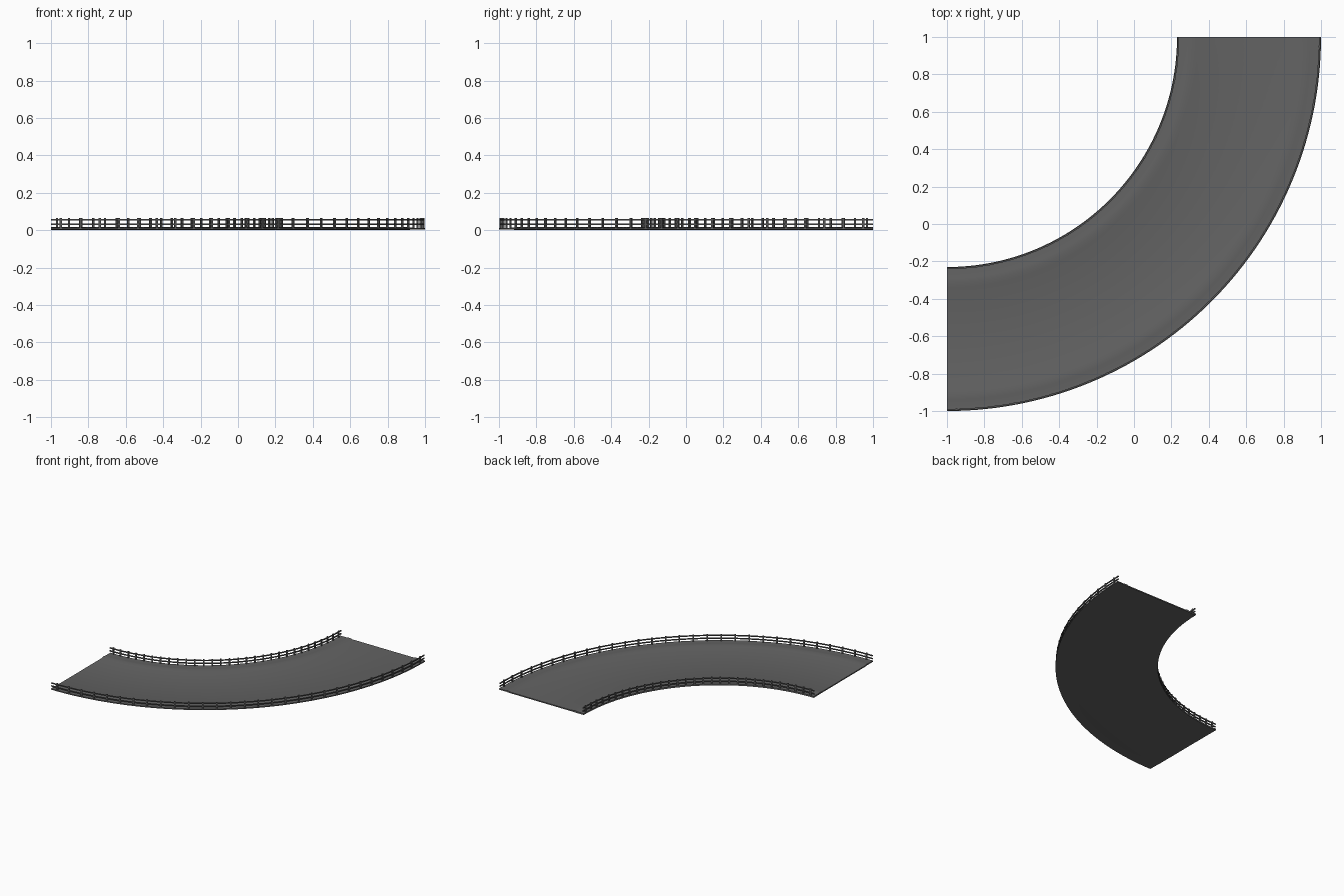
import bpy, bmesh
from math import radians, pi, cos, sin
from mathutils import Vector, Matrix

cube = bpy.data.objects.get("Cube")
if cube:
    bpy.data.objects.remove(cube, do_unlink=True)

CENTRE = Vector((-1, 1, 0))      # centre of the bend
R_IN, R_OUT = 1.23, 2.0
SEGMENTS = 60


def material(name, value):
    mat = bpy.data.materials.new(name)
    mat.use_nodes = True
    colour = (value, value, value, 1)
    mat.diffuse_color = colour
    mat.node_tree.nodes["Principled BSDF"].inputs["Base Color"].default_value = colour
    return mat


asphalt = material("asphalt_grey", 0.125)
metal = material("rail_grey", 0.1)


def finish(bm, name, mat, smooth=False):
    bmesh.ops.recalc_face_normals(bm, faces=bm.faces)
    mesh = bpy.data.meshes.new(name)
    bm.to_mesh(mesh)
    bm.free()
    mesh.materials.append(mat)
    obj = bpy.data.objects.new(name, mesh)
    bpy.context.collection.objects.link(obj)
    if smooth:
        bpy.ops.object.select_all(action='DESELECT')
        obj.select_set(True)
        bpy.context.view_layer.objects.active = obj
        bpy.ops.object.shade_smooth_by_angle(angle=radians(40))
    return obj


def sweep(name, profile, mat):
    """Sweep a closed (radius, z) profile around the quarter bend."""
    bm = bmesh.new()
    verts = [bm.verts.new(CENTRE + Vector((0, -r, z))) for r, z in profile]
    face = bm.faces.new(verts)
    bmesh.ops.duplicate(bm, geom=[face])
    start = list(face.edges)
    bm.faces.remove(face)
    bmesh.ops.spin(bm, geom=start, cent=CENTRE, axis=(0, 0, 1),
                   angle=pi / 2, steps=SEGMENTS)
    bmesh.ops.remove_doubles(bm, verts=bm.verts, dist=0.0002)
    bmesh.ops.holes_fill(bm, edges=[e for e in bm.edges if e.is_boundary])
    return finish(bm, name, mat, smooth=True)


# Road deck with a low rounded kerb along each edge
kerb = [(0, 0.012), (0.06, 0.012), (0.085, 0.016), (0.11, 0.01)]
top = [(R_IN + d, z) for d, z in kerb]
top += [(R_OUT - d, z) for d, z in reversed(kerb)]
underside = [(R_OUT, 0.003), (R_OUT - 0.07, 0.003), (R_OUT - 0.1, 0.001),
             (R_IN + 0.1, 0.001), (R_IN + 0.07, 0), (R_IN, 0)]
sweep("road_deck", top + underside, asphalt)


# Guard rails and their posts on both edges
def guard_rail(side, radius):
    for level, z in (("lower", 0.031), ("upper", 0.055)):
        h = 0.004
        square = [(radius - h, z - h), (radius + h, z - h),
                  (radius + h, z + h), (radius - h, z + h)]
        sweep(f"{side}_{level}_rail", square, metal)

    bm = bmesh.new()
    for i in range(30):
        angle = radians(-88.5 + 3 * i)
        place = (Matrix.Translation(CENTRE)
                 @ Matrix.Rotation(angle, 4, 'Z')
                 @ Matrix.Translation((radius, 0, 0.035))
                 @ Matrix.Diagonal((0.01, 0.011, 0.06, 1)))
        bmesh.ops.create_cube(bm, size=1, matrix=place)
    finish(bm, f"{side}_posts", metal)


guard_rail("inner", R_IN + 0.007)
guard_rail("outer", R_OUT - 0.007)
